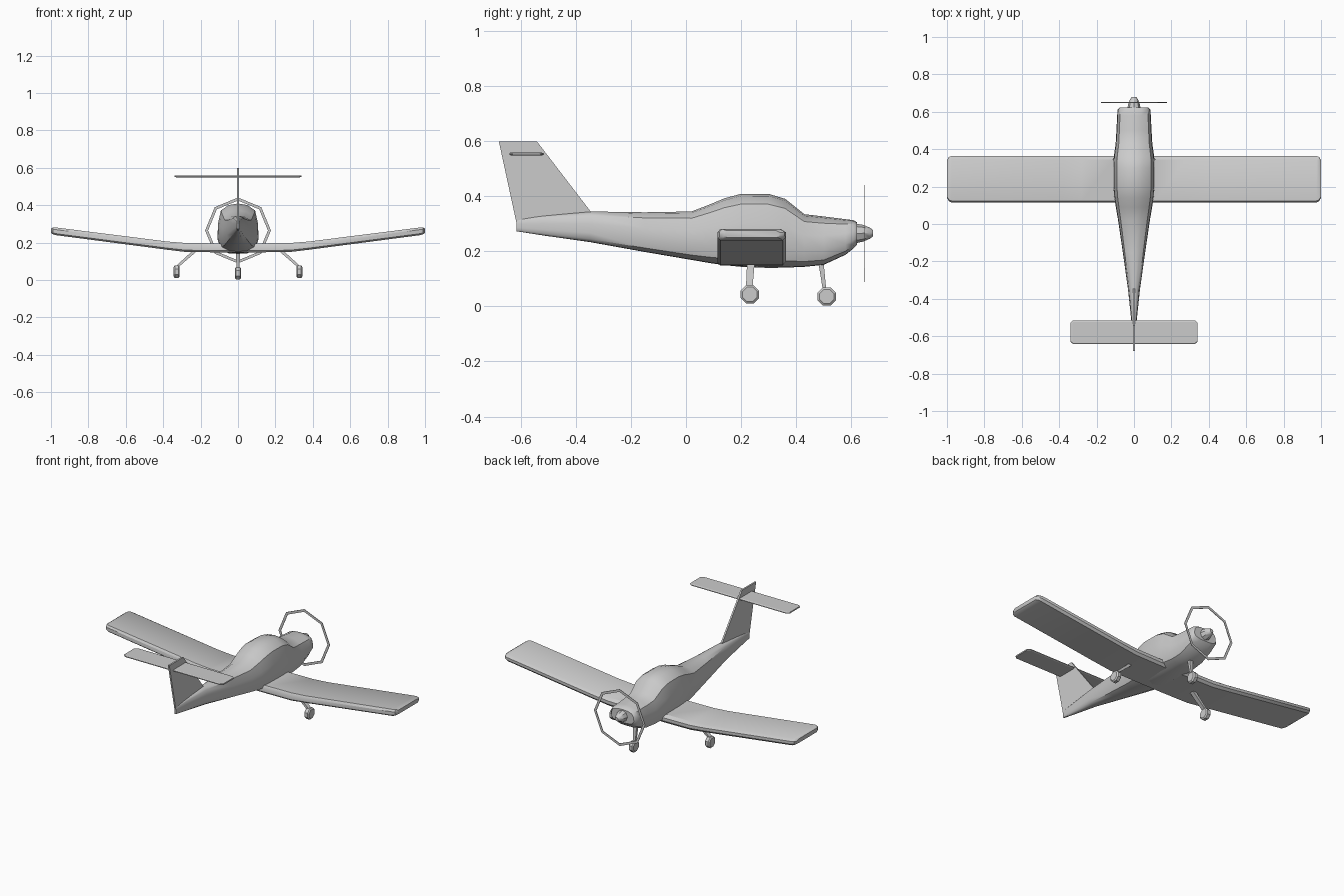
import bpy, bmesh, math
from mathutils import Vector

if "Cube" in bpy.data.objects:
    bpy.data.objects.remove(bpy.data.objects["Cube"])


def finish(name, bm, smooth=None):
    bmesh.ops.remove_doubles(bm, verts=bm.verts, dist=1e-5)
    bmesh.ops.recalc_face_normals(bm, faces=bm.faces)
    me = bpy.data.meshes.new(name)
    bm.to_mesh(me)
    bm.free()
    ob = bpy.data.objects.new(name, me)
    bpy.context.collection.objects.link(ob)
    if smooth:
        bpy.ops.object.select_all(action='DESELECT')
        ob.select_set(True)
        bpy.context.view_layer.objects.active = ob
        bpy.ops.object.shade_smooth_by_angle(angle=math.radians(smooth))
    return ob


def loft(name, rings, smooth=None):
    bm = bmesh.new()
    vs = [[bm.verts.new(p) for p in r] for r in rings]
    n = len(rings[0])
    for a, b in zip(vs, vs[1:]):
        for i in range(n):
            j = (i + 1) % n
            bm.faces.new((a[i], a[j], b[j], b[i]))
    bm.faces.new(vs[0])
    bm.faces.new(vs[-1])
    return finish(name, bm, smooth)


def disc_ring(y, z, r, n=8, x=0):
    return [(x + r * math.sin(2 * math.pi * i / n), y,
             z + r * math.cos(2 * math.pi * i / n)) for i in range(n)]


# Fuselage: stations of y, half width, bottom, top
stations = [
    (-.615, .006, .273, .318), (-.52, .014, .258, .33), (-.35, .032, .234, .345),
    (-.15, .060, .198, .342), (.02, .085, .169, .345), (.09, .097, .157, .372),
    (.14, .105, .150, .393), (.20, .110, .144, .409), (.30, .110, .140, .409),
    (.36, .108, .141, .391), (.43, .098, .144, .335), (.50, .094, .151, .327),
    (.58, .090, .188, .317), (.61, .088, .212, .313), (.622, .078, .225, .305)]
half = [(0, 1), (.45, .97), (.83, .86), (.97, .6), (1, .3), (.85, .1), (.45, .01), (0, 0)]
section = half + [(-x, z) for x, z in half[-2:0:-1]]
loft("fuselage", [[(w * x, y, b + (t - b) * z) for x, z in section]
                  for y, w, b, t in stations], 40)

# Spinner
loft("spinner", [disc_ring(.615, .265, .036), disc_ring(.645, .266, .030),
                 disc_ring(.668, .266, .020), disc_ring(.68, .266, .011)], 40)

# Propeller sweep: thin flat octagonal hoop
bm = bmesh.new()
loops = [[bm.verts.new(p) for p in disc_ring(y, .265, r)]
         for y, r in ((.648, .176), (.651, .176), (.651, .160), (.648, .160))]
for k in range(4):
    a, b = loops[k], loops[(k + 1) % 4]
    for i in range(8):
        j = (i + 1) % 8
        bm.faces.new((a[i], a[j], b[j], b[i]))
finish("propeller_hoop", bm)


# Wing and tailplane: rounded slabs lofted across the span
slab = [(0, .72), (.035, 1), (.92, 1), (1, .7), (1, .3), (.95, 0), (.04, 0), (0, .2)]


def span_slab(name, stations, smooth):
    st = [(-x, *r) for x, *r in reversed(stations)] + stations
    loft(name, [[(x, y0 + (y1 - y0) * u, z0 + (z1 - z0) * v) for u, v in slab]
                for x, y0, y1, z0, z1 in st], smooth)


span_slab("wing", [(.11, .115, .364, .148, .196), (.28, .115, .364, .150, .198),
                   (.38, .115, .364, .162, .206), (.975, .115, .364, .240, .281),
                   (.99, .122, .358, .245, .281), (1.0, .14, .342, .251, .276)], 35)
span_slab("tailplane", [(.325, -.642, -.515, .549, .559),
                        (.34, -.63, -.527, .550, .558)], None)

# Tail fin
fin = [(-.68, .60), (-.542, .60), (-.345, .343), (-.40, .30), (-.613, .29)]
loft("tail_fin", [[(x, y, z) for y, z in fin] for x in (-.005, .005)])


# Landing gear: octagonal wheels and tapered struts
def wheel(name, x, y, z):
    ring = [(-.016, .028), (-.010, .036), (.010, .036), (.016, .028)]
    loft(name, [[(x + dx, y + py, z + pz) for py, _, pz in
                 [(r * math.sin(math.tau * (i + .5) / 8), 0,
                   r * math.cos(math.tau * (i + .5) / 8)) for i in range(8)]]
                for dx, r in ring])


def strut(name, top, bottom, top_half, bottom_half):
    loft(name, [[Vector(c) + Vector((sx * h[0], sy * h[1], 0))
                 for sx, sy in ((-1, -1), (1, -1), (1, 1), (-1, 1))]
                for c, h in ((top, top_half), (bottom, bottom_half))])


for side, s in (("left", -1), ("right", 1)):
    wheel(side + "_main_wheel", s * .328, .232, .044)
    strut(side + "_main_strut", (s * .22, .236, .165), (s * .325, .230, .072),
          (.013, .014), (.010, .012))
wheel("nose_wheel", 0, .511, .036)
strut("nose_strut", (0, .489, .17), (0, .504, .055), (.012, .010), (.008, .006))
